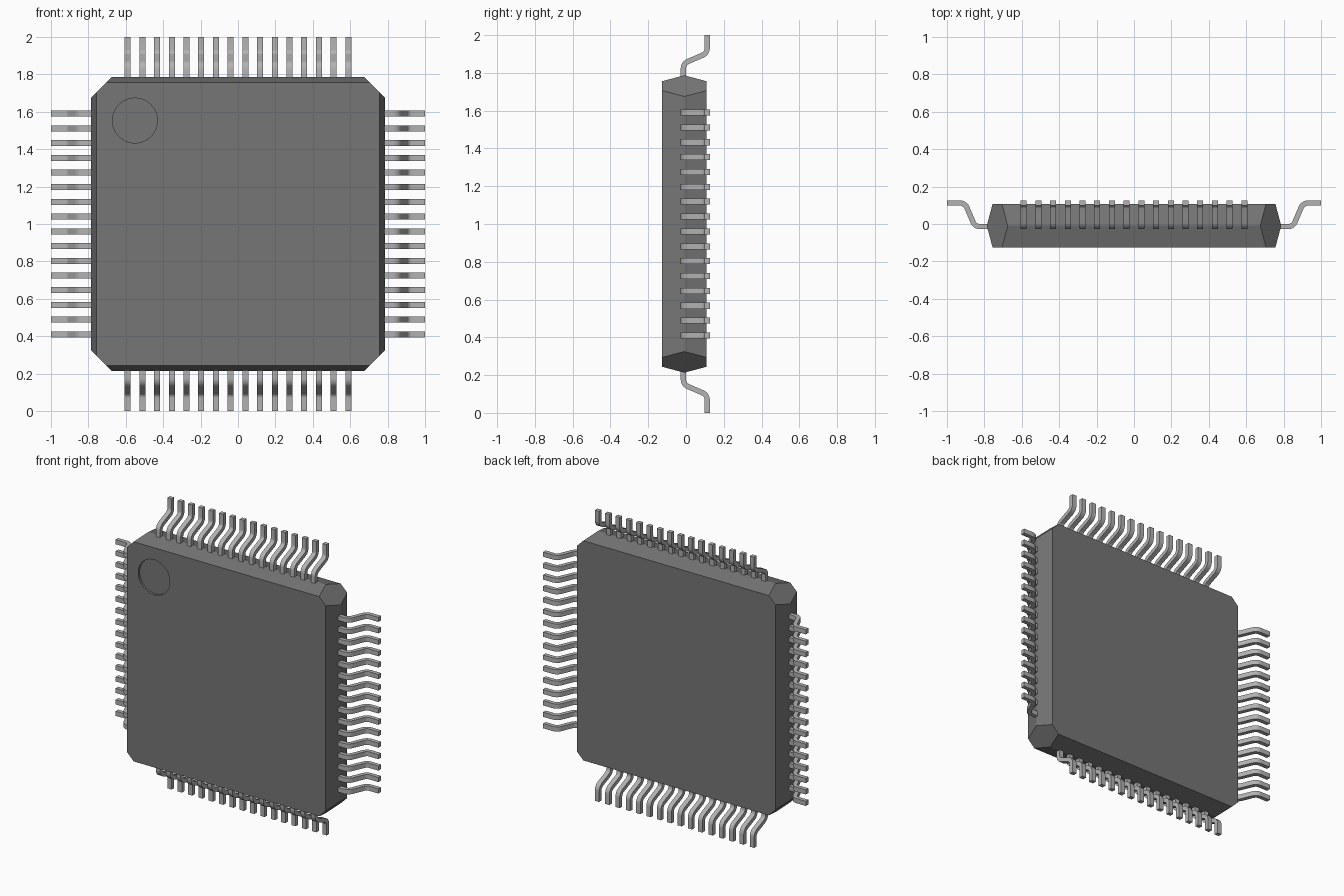
import bpy, bmesh, math
from mathutils import Vector, Matrix

if "Cube" in bpy.data.objects:
    bpy.data.objects.remove(bpy.data.objects["Cube"])

CENTRE = Vector((0, 0, 1))
MID_Y = -0.009            # parting plane of the body
HALF_T = 0.117            # half body thickness


def material(name, g):
    m = bpy.data.materials.new(name)
    m.diffuse_color = (g, g, g, 1)
    m.use_nodes = True
    m.node_tree.nodes["Principled BSDF"].inputs["Base Color"].default_value = m.diffuse_color
    return m


def make_object(name, bm, mat=None):
    bmesh.ops.recalc_face_normals(bm, faces=bm.faces)
    me = bpy.data.meshes.new(name)
    bm.to_mesh(me)
    bm.free()
    ob = bpy.data.objects.new(name, me)
    bpy.context.collection.objects.link(ob)
    if mat:
        me.materials.append(mat)
    return ob


dark, metal = material("dark_plastic", 0.18), material("lead_metal", 0.45)

# Body: octagonal slab with drafted sides and straight-cut corners
bm = bmesh.new()
rings = []
for y, h in ((-HALF_T, 0.756), (0, 0.787), (HALF_T, 0.756)):
    c = 1.462 - h         # corner cut lies on |x| + |z| = 1.462
    pts = [(h, c), (c, h), (-c, h), (-h, c), (-h, -c), (-c, -h), (c, -h), (h, -c)]
    rings.append([bm.verts.new((x, MID_Y + y, 1 + z)) for x, z in pts])
bm.faces.new(rings[0])
bm.faces.new(rings[2])
for a, b in zip(rings, rings[1:]):
    for i in range(8):
        j = (i + 1) % 8
        bm.faces.new((a[i], a[j], b[j], b[i]))
body = make_object("chip_body", bm, dark)

# Shallow round index mark cut into the front
bm = bmesh.new()
bmesh.ops.create_cone(bm, cap_ends=True, segments=48, radius1=0.12, radius2=0.12, depth=0.1,
                      matrix=Matrix.Translation((-0.551, MID_Y - HALF_T - 0.035, 1.553))
                      @ Matrix.Rotation(math.pi / 2, 4, 'X'))
cutter = make_object("index_mark_cutter", bm, dark)
cutter.hide_render = True
cutter.hide_set(True)
cut = body.modifiers.new("index_mark", 'BOOLEAN')
cut.operation, cut.solver, cut.object = 'DIFFERENCE', 'EXACT', cutter


# Lead centreline in (outward, y), with rounded bends
def fillet(p0, p, p1, r, n=6):
    a, b = (p0 - p).normalized(), (p1 - p).normalized()
    half = a.angle(b) / 2
    centre = p + (a + b).normalized() * (r / math.sin(half))
    s, e = p + a * (r / math.tan(half)) - centre, p + b * (r / math.tan(half)) - centre
    out = []
    for k in range(n + 1):
        t = k / n
        w = s.angle(e)
        out.append(centre + (s * math.sin((1 - t) * w) + e * math.sin(t * w)) / math.sin(w))
    return out


P = [Vector(p) for p in ((0.765, -0.014), (0.85, -0.014), (0.904, 0.112), (1.0, 0.112))]
path = [P[0]] + fillet(P[0], P[1], P[2], 0.04) + fillet(P[1], P[2], P[3], 0.04) + [P[3]]


def add_lead(bm, rot, offset, width=0.032, thick=0.028):
    loops = []
    for i, p in enumerate(path):
        d = (path[min(i + 1, len(path) - 1)] - path[max(i - 1, 0)]).normalized()
        if i in (0, len(path) - 1):
            d = Vector((1, 0))
        n = Vector((-d.y, d.x)) * thick / 2
        quad = []
        for s, w in ((1, 1), (1, -1), (-1, -1), (-1, 1)):
            q = p + n * s
            quad.append(bm.verts.new(rot @ Vector((q.x, q.y, offset + w * width / 2)) + CENTRE))
        loops.append(quad)
    bm.faces.new(loops[0])
    bm.faces.new(loops[-1])
    for a, b in zip(loops, loops[1:]):
        for i in range(4):
            j = (i + 1) % 4
            bm.faces.new((a[i], a[j], b[j], b[i]))


# Sixteen gull-wing leads on each of the four sides
for k, side in enumerate(("right", "bottom", "left", "top")):
    rot = Matrix.Rotation(k * math.pi / 2, 3, 'Y')
    bm = bmesh.new()
    for i in range(16):
        add_lead(bm, rot, (i - 7.5) * 0.0787)
    leads = make_object(side + "_leads", bm, metal)
    bpy.ops.object.select_all(action='DESELECT')
    leads.select_set(True)
    bpy.context.view_layer.objects.active = leads
    bpy.ops.object.shade_smooth_by_angle(angle=math.radians(35))
